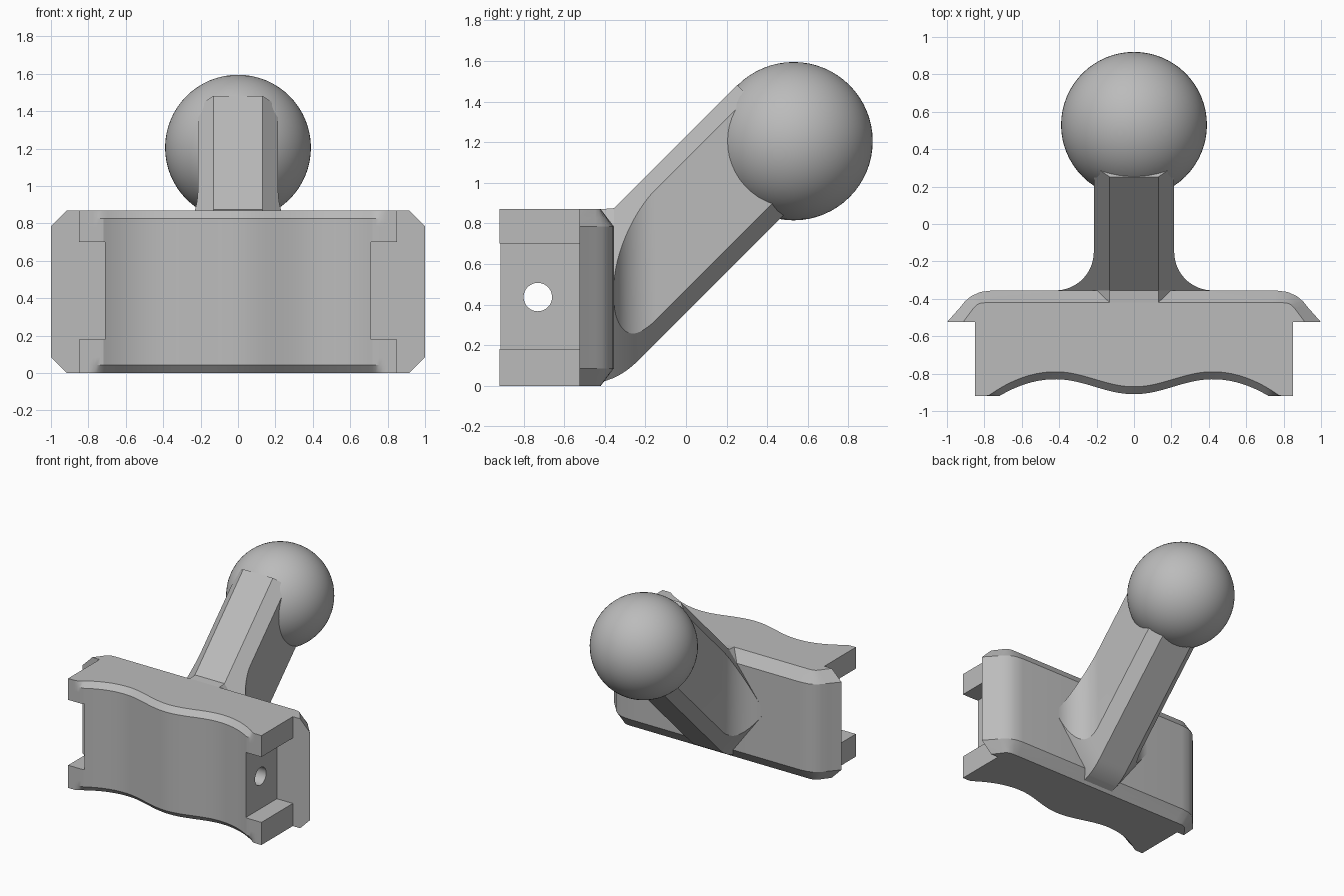
import bpy, bmesh, math
from mathutils import Vector

if "Cube" in bpy.data.objects:
    bpy.data.objects.remove(bpy.data.objects["Cube"])

GREY = 0.5
mat = bpy.data.materials.new("plain_grey")
mat.use_nodes = True
mat.diffuse_color = (GREY, GREY, GREY, 1)
mat.node_tree.nodes["Principled BSDF"].inputs["Base Color"].default_value = (GREY, GREY, GREY, 1)


def activate(ob):
    bpy.ops.object.select_all(action='DESELECT')
    ob.select_set(True)
    bpy.context.view_layer.objects.active = ob


def smooth(ob, degrees=25):
    activate(ob)
    bpy.ops.object.shade_smooth_by_angle(angle=math.radians(degrees))


def loft(name, rings):
    """Skin equal-length closed rings and cap both ends."""
    bm = bmesh.new()
    loops = [[bm.verts.new(p) for p in ring] for ring in rings]
    n = len(loops[0])
    for a, b in zip(loops, loops[1:]):
        for i in range(n):
            j = (i + 1) % n
            bm.faces.new((a[i], a[j], b[j], b[i]))
    bm.faces.new(loops[0][::-1])
    bm.faces.new(loops[-1])
    bmesh.ops.recalc_face_normals(bm, faces=bm.faces)
    me = bpy.data.meshes.new(name)
    bm.to_mesh(me)
    bm.free()
    ob = bpy.data.objects.new(name, me)
    bpy.context.collection.objects.link(ob)
    me.materials.append(mat)
    return ob


def cut(ob, cutter):
    mod = ob.modifiers.new("cut", 'BOOLEAN')
    mod.operation, mod.solver, mod.object = 'DIFFERENCE', 'EXACT', cutter
    activate(ob)
    bpy.ops.object.modifier_apply(modifier=mod.name)
    bpy.data.objects.remove(cutter)


# Clamp body: wavy front, flanged back, bevelled upper and lower rims
HEIGHT, SIDE, FRONT, STEP = 0.87, 0.85, -0.92, -0.525
OUTER = [(1, STEP), (.93, -.446), (.905, -.415), (.87, -.385), (.82, -.363), (.754, -.355)]
INNER = [(.914, STEP), (.855, -.446), (.84, -.432), (.82, -.423), (.79, -.42), (.74, -.42)]


def wave(x):
    x = abs(x)
    if x < 0.42:
        return -0.87 - 0.04 * math.cos(math.pi * x / 0.42)
    return -0.83 - (x - 0.42) ** 2


def body_ring(z, front_inset, back_inset):
    n = 90
    xs = [SIDE * (2 * i / n - 1) for i in range(n + 1)]
    ring = [(x, max(FRONT, wave(x) + front_inset)) for x in xs]
    back = [Vector(o).lerp(Vector(i), back_inset) for o, i in zip(OUTER, INNER)]
    ring += [(SIDE, STEP)] + [(p.x, p.y) for p in back]
    ring += [(-p.x, p.y) for p in reversed(back)] + [(-SIDE, STEP)]
    return [(x, y, z) for x, y in ring]


lower = [(0, .04, 1), (.043, 0, .5), (.086, 0, 0)]
levels = lower + [(HEIGHT - z, f, b) for z, f, b in reversed(lower)]
body = loft("clamp_body", [body_ring(*lv) for lv in levels])

# Side channels and the cross hole
for s in (-1, 1):
    bpy.ops.mesh.primitive_cube_add(size=1, location=(s * 0.86, -0.8125, 0.44))
    box = bpy.context.object
    box.scale = (0.3, 0.575, 0.52)
    cut(body, box)
bpy.ops.mesh.primitive_cylinder_add(vertices=48, radius=0.07, depth=3,
                                    location=(0, -0.73, 0.437), rotation=(0, math.pi / 2, 0))
cut(body, bpy.context.object)
smooth(body)

# Slanted arm: bevelled bar that flares into the body
FLAT, BAR, FLARE, BEVEL = 0.13, 0.215, 0.205, 1.33
LOW, HIGH = 0.36, 1.23


def half_width(y):
    d = min(0, max(-FLARE, y + 0.15))
    return BAR + FLARE - math.sqrt(FLARE ** 2 - d ** 2)


def underside(y):
    if y > -0.24:
        return y + LOW
    return 0.41 - math.sqrt(0.41 ** 2 - (y + 0.53) ** 2)


def octagon(w, top, bottom):
    drop = BEVEL * (w - FLAT)
    half = [(FLAT, bottom), (w, bottom + drop), (w, top - drop), (FLAT, top)]
    return half + [(-x, z) for x, z in reversed(half)]


ys = [-0.42] + [-0.15 - FLARE * math.cos(math.pi / 2 * i / 16) for i in range(17)]
rings = [[(x, y, z) for x, z in octagon(half_width(y), max(HEIGHT, y + HIGH), underside(y))]
         for y in ys]
END = 1.735
rings.append([(x, (END - c) / 2, (END + c) / 2) for x, c in octagon(BAR, HIGH, LOW)])
arm = loft("slanted_arm", rings)
smooth(arm)

# Ball at the end of the arm
bpy.ops.mesh.primitive_uv_sphere_add(segments=64, ring_count=32, radius=0.39,
                                     location=(0, 0.53, 1.205))
ball = bpy.context.object
ball.name = "ball_head"
ball.data.materials.append(mat)
smooth(ball)
